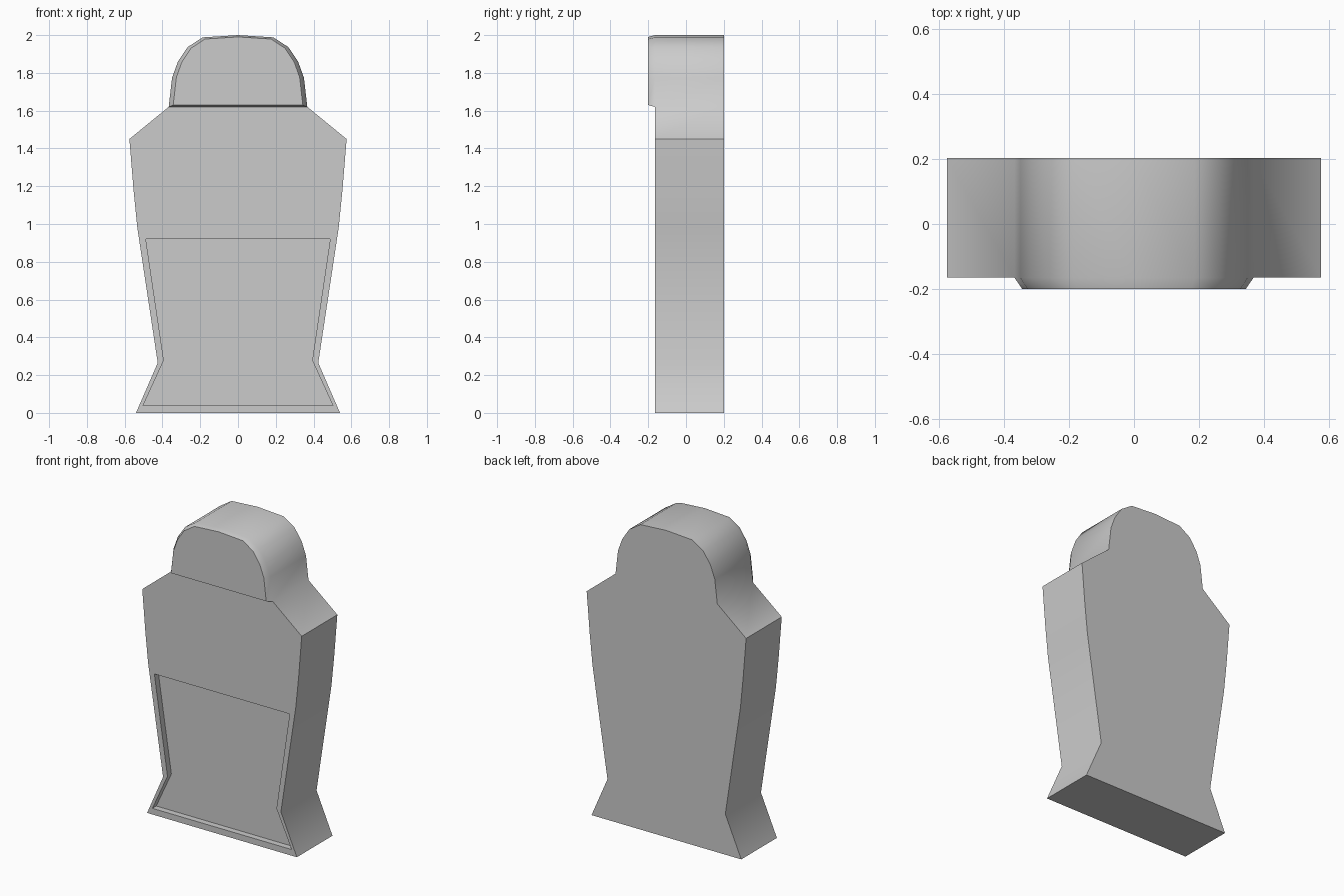
import bpy, bmesh, math

if "Cube" in bpy.data.objects:
    bpy.data.objects.remove(bpy.data.objects["Cube"])

FRONT, BACK, HEAD_FRONT = -0.165, 0.202, -0.2


def mirrored(half):
    """Right-hand profile (x, z) plus its mirror image, as one closed loop."""
    return half + [(-x, z) for x, z in reversed(half) if x > 0]


def new_object(name, bm):
    bmesh.ops.recalc_face_normals(bm, faces=bm.faces[:])
    mesh = bpy.data.meshes.new(name)
    bm.to_mesh(mesh)
    bm.free()
    obj = bpy.data.objects.new(name, mesh)
    bpy.context.collection.objects.link(obj)
    return obj


def prism(points, y0, y1):
    """Extrude a profile from y0 to y1; returns bmesh, front verts, front face."""
    bm = bmesh.new()
    front = [bm.verts.new((x, y0, z)) for x, z in points]
    back = [bm.verts.new((x, y1, z)) for x, z in points]
    n = len(points)
    for i in range(n):
        j = (i + 1) % n
        bm.faces.new((front[i], front[j], back[j], back[i]))
    bm.faces.new(back)
    return bm, front, bm.faces.new(front)


# Slab: flared foot, tapered body, sloped shoulders, rounded head
lower = [(0.54, 0), (0.425, 0.265), (0.533, 0.98), (0.553, 1.18), (0.575, 1.45)]
head = [(0.367, 1.62), (0.349, 1.775), (0.318, 1.86), (0.266, 1.937),
        (0.187, 1.988), (0, 2.0)]
outline = mirrored(lower + head)
bm, front, face = prism(outline, FRONT, BACK)

# Raised head panel with chamfered rim
k = len(lower)
neck_l, neck_r = front[len(outline) - 1 - k], front[k]
bmesh.ops.connect_verts(bm, verts=[neck_l, neck_r])
panel = max((f for f in neck_r.link_faces if all(v in front for v in f.verts)),
            key=lambda f: f.calc_center_median().z)
top = bmesh.ops.extrude_discrete_faces(bm, faces=[panel])["faces"][0]
for v in top.verts:
    v.co.x *= 0.935
    v.co.z = 1.81 + (v.co.z - 1.81) * 0.95
    v.co.y = HEAD_FRONT
slab = new_object("headstone_slab", bm)

# Shallow recess in the lower front
bm, _, _ = prism(mirrored([(0.502, 0.04), (0.393, 0.278), (0.488, 0.92)]),
                 FRONT - 0.1, FRONT + 0.04)
cutter = new_object("recess_cutter", bm)
cutter.hide_render = True
mod = slab.modifiers.new("recess", 'BOOLEAN')
mod.operation = 'DIFFERENCE'
mod.solver = 'EXACT'
mod.object = cutter
bpy.ops.object.select_all(action='DESELECT')
bpy.context.view_layer.objects.active = slab
slab.select_set(True)
bpy.ops.object.modifier_apply(modifier=mod.name)
bpy.data.objects.remove(cutter, do_unlink=True)

# Soft sides, crisp front and back edges
bpy.ops.object.shade_smooth_by_angle(angle=math.radians(48))
